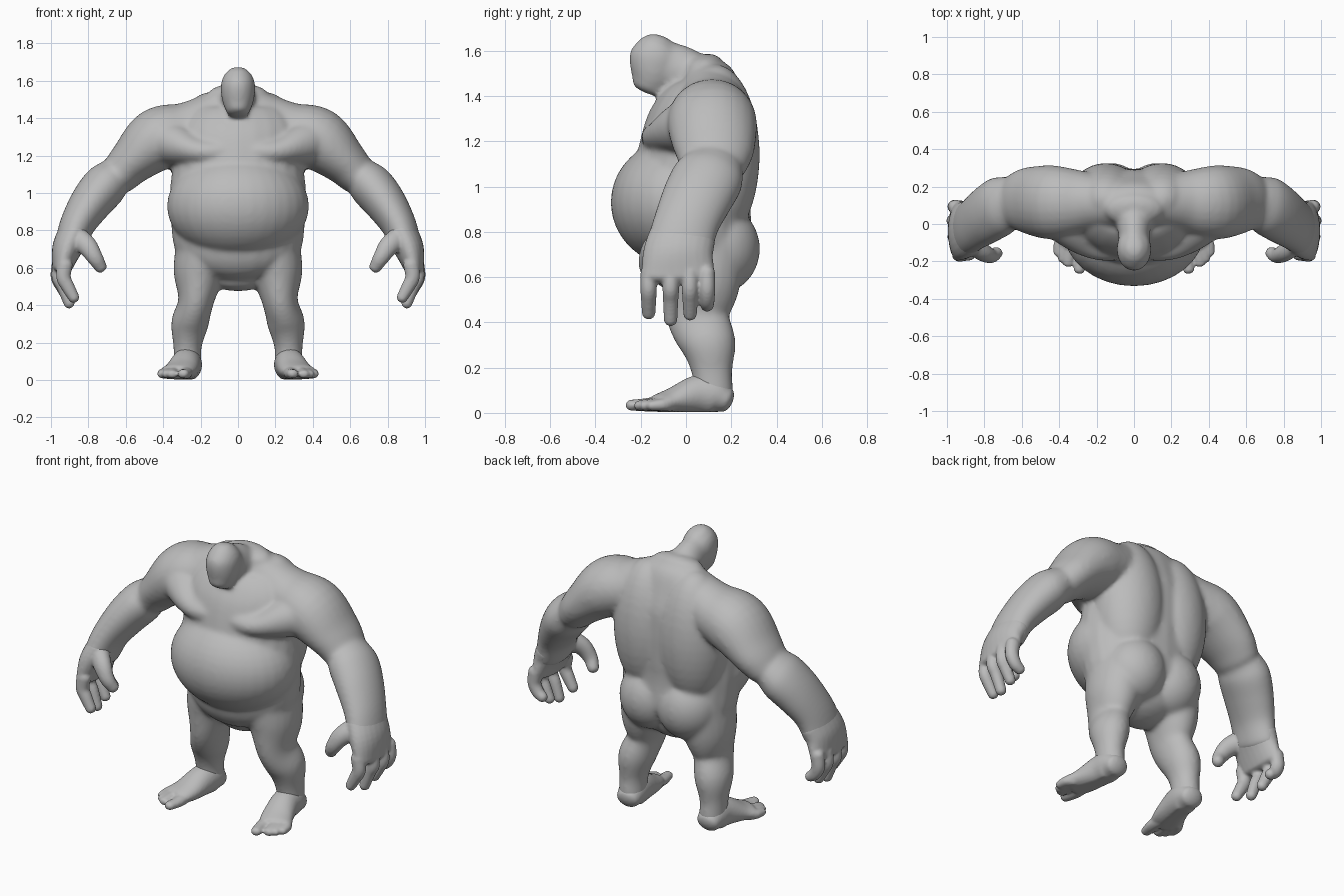
import bpy, bmesh, math
from mathutils import Vector, Matrix

cube = bpy.data.objects.get("Cube")
if cube:
    bpy.data.objects.remove(cube, do_unlink=True)

skin = bpy.data.materials.new("grey skin")
skin.use_nodes = True
GREY = (0.5, 0.5, 0.5, 1)
skin.diffuse_color = GREY
skin.node_tree.nodes["Principled BSDF"].inputs["Base Color"].default_value = GREY

Y, Z = Vector((0, 1, 0)), Vector((0, 0, 1))
SIDES, STEPS = 24, 5


def spline(stations):
    """Smoothly interpolate stations of (x, y, z, width, depth)."""
    s = [Vector(p) for p in stations]
    s = [s[0] * 2 - s[1]] + s + [s[-1] * 2 - s[-2]]
    out = []
    for a, b, c, d in zip(s, s[1:], s[2:], s[3:]):
        for i in range(STEPS):
            t = i / STEPS
            out.append(0.5 * (2 * b + (c - a) * t + (2 * a - 5 * b + 4 * c - d) * t ** 2
                              + (3 * b - a - 3 * c + d) * t ** 3))
    return out + [s[-2]]


def loft(bm, stations, side=1, axis=Y, dome=0.6):
    """Elliptical tube with domed ends; depth is measured along axis."""
    pts = spline(stations)
    pos = [Vector((p[0] * side, p[1], p[2])) for p in pts]
    rad = [(p[3], p[4]) for p in pts]
    n = len(pos)
    tangents = [(pos[min(i + 1, n - 1)] - pos[max(i - 1, 0)]).normalized() for i in range(n)]
    rows = [(pos[i], tangents[i], rad[i], 1) for i in range(n)]
    for end, sign in ((0, -1), (n - 1, 1)):
        cap = []
        for k in range(1, 5):
            a = k * math.pi / 9
            reach = sign * dome * min(rad[end]) * math.sin(a)
            cap.append((pos[end] + tangents[end] * reach, tangents[end], rad[end], math.cos(a)))
        rows = cap[::-1] + rows if end == 0 else rows + cap
    rings = []
    for c, t, (w, d), k in rows:
        u = (axis - t * axis.dot(t)).normalized()
        v = t.cross(u)
        ring = []
        for j in range(SIDES):
            a = math.tau * j / SIDES
            co = c + (v * w * math.cos(a) + u * d * math.sin(a)) * k
            co.z = max(co.z, 0.004)
            ring.append(bm.verts.new(co))
        rings.append(ring)
    for r, q in zip(rings, rings[1:]):
        for j in range(SIDES):
            m = (j + 1) % SIDES
            bm.faces.new((r[j], r[m], q[m], q[j]))
    bm.faces.new(rings[0])
    bm.faces.new(rings[-1])


def lump(bm, centre, radii, side=1):
    """Ellipsoid muscle or fat mass."""
    m = Matrix.Translation((centre[0] * side, *centre[1:])) @ Matrix.Diagonal((*radii, 1))
    bmesh.ops.create_uvsphere(bm, u_segments=32, v_segments=20, radius=1, matrix=m)


def finish(name, bm, voxel, smooth):
    """Fuse overlapping masses into one smooth skin."""
    bmesh.ops.recalc_face_normals(bm, faces=bm.faces[:])
    mesh = bpy.data.meshes.new(name)
    bm.to_mesh(mesh)
    bm.free()
    mesh.materials.append(skin)
    ob = bpy.data.objects.new(name, mesh)
    bpy.context.collection.objects.link(ob)
    fuse = ob.modifiers.new("fuse", 'REMESH')
    fuse.mode = 'VOXEL'
    fuse.voxel_size = voxel
    fuse.use_smooth_shade = True
    relax = ob.modifiers.new("relax", 'SMOOTH')
    relax.factor = 0.5
    relax.iterations = smooth


# Torso with the belly
body = bmesh.new()
loft(body, [(0, .085, .57, .18, .15), (0, .06, .67, .325, .235), (0, .04, .85, .36, .248),
            (0, .03, 1.0, .365, .262), (0, .05, 1.2, .345, .248), (0, .075, 1.34, .34, .215),
            (0, .09, 1.46, .25, .145), (0, .075, 1.53, .16, .09)])
lump(body, (0, -.03, .93), (.38, .303, .285))
# Neck running forward into a blunt, narrow head
loft(body, [(0, .13, 1.46, .12, .10), (0, .04, 1.485, .105, .105), (0, -.03, 1.515, .088, .11),
            (0, -.1, 1.535, .08, .11)], axis=Z)
loft(body, [(0, -.168, 1.435, .062, .075), (0, -.148, 1.49, .084, .1), (0, -.133, 1.57, .093, .118),
            (0, -.122, 1.625, .078, .09), (0, -.115, 1.647, .055, .062)], dome=.4)

for side in (-1, 1):
    # Chest muscle sweeping into the shoulder, back and seat masses
    loft(body, [(0, -.045, 1.235, .07, .125), (.12, -.06, 1.22, .08, .138), (.22, -.05, 1.225, .085, .135),
                (.33, 0, 1.26, .115, .13), (.45, .1, 1.3, .13, .14)], side)
    lump(body, (.15, .13, 1.14), (.205, .196, .4), side)
    lump(body, (.125, .14, .725), (.185, .187, .2), side)
    # Shoulder and upper arm
    loft(body, [(.08, .1, 1.44, .12, .12), (.17, .11, 1.385, .138, .14), (.28, .115, 1.33, .155, .17),
                (.43, .115, 1.285, .17, .198), (.565, .125, 1.17, .127, .18), (.64, .12, 1.09, .105, .15)], side)
    # Forearm, swelling at the elbow
    loft(body, [(.665, .12, 1.085, .105, .14), (.715, .095, 1.035, .12, .16), (.785, .05, .95, .113, .157),
                (.857, 0, .835, .095, .146), (.9, -.03, .72, .083, .15)], side)
    # Leg
    loft(body, [(.18, .07, .74, .15, .2), (.208, .065, .57, .138, .175), (.225, .055, .42, .095, .14),
                (.258, .1, .3, .1, .122), (.27, .115, .18, .076, .09), (.27, .122, .08, .074, .088)], side)
finish("body", body, .012, 14)

for side, label in ((1, "left"), (-1, "right")):
    # Hand with four curled fingers and a thumb
    hand = bmesh.new()
    loft(hand, [(.878, -.015, .78, .086, .147), (.915, -.035, .7, .08, .155), (.942, -.035, .6, .054, .163)], side)
    for x, y, tip in ((.925, -.165, .44), (.95, -.068, .41), (.955, .018, .435), (.95, .093, .475)):
        loft(hand, [(x, y, .62, .042, .036), (x + .008, y, .55, .039, .036), (x - .015, y, .5, .036, .034),
                    (x - .048, y, tip, .03, .03)], side, dome=.9)
    loft(hand, [(.88, -.09, .77, .065, .06), (.81, -.15, .72, .055, .048),
                (.765, -.17, .655, .043, .039), (.735, -.155, .605, .034, .033)], side, dome=.9)
    finish(label + "_hand", hand, .008, 5)

    # Foot with a separate big toe
    foot = bmesh.new()
    loft(foot, [(.27, .172, .06, .07, .06), (.272, .12, .08, .08, .088), (.28, .045, .08, .082, .085),
                (.305, -.055, .055, .09, .058), (.335, -.12, .042, .094, .04)], side, axis=Z)
    loft(foot, [(.285, -.08, .045, .045, .04), (.28, -.17, .036, .036, .03), (.293, -.245, .034, .03, .024)],
         side, axis=Z, dome=.9)
    for x, y in ((.352, -.21), (.378, -.188), (.402, -.155)):
        loft(foot, [(x - .03, -.07, .04, .03, .035), (x - .005, y + .05, .036, .032, .028),
                    (x, y, .032, .03, .022)], side, axis=Z, dome=.9)
    finish(label + "_foot", foot, .008, 4)
